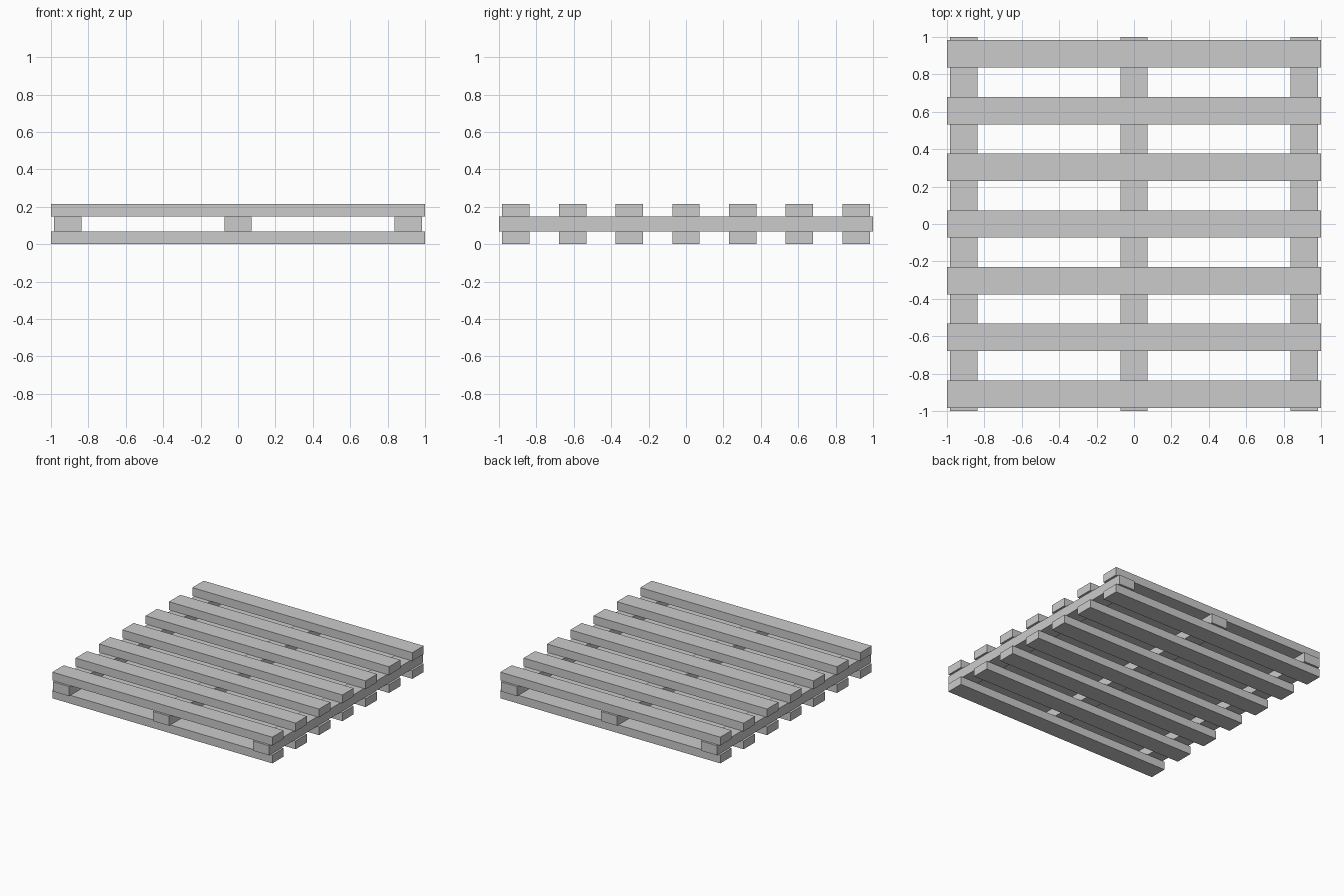
import bpy

if "Cube" in bpy.data.objects:
    bpy.data.objects.remove(bpy.data.objects["Cube"])

SLAT_T = 0.068      # slat thickness
STRINGER_T = 0.079  # stringer thickness
WIDTH = 0.147       # board width
REACH = 0.909       # centre of outermost boards


def board(name, size, centre):
    bpy.ops.mesh.primitive_cube_add(size=1, location=centre)
    obj = bpy.context.object
    obj.name = name
    obj.scale = size
    bpy.ops.object.transform_apply(location=False, rotation=False, scale=True)
    return obj


# Three stringers running front to back
for i in range(3):
    board(f"stringer_{i + 1}", (WIDTH, 2, STRINGER_T),
          ((i - 1) * REACH, 0, SLAT_T + STRINGER_T / 2))

# Seven slats across the bottom and seven across the top
for layer, z in (("bottom", SLAT_T / 2), ("top", SLAT_T * 1.5 + STRINGER_T)):
    for i in range(7):
        board(f"{layer}_slat_{i + 1}", (2, WIDTH, SLAT_T),
              (0, (i - 3) * REACH / 3, z))
